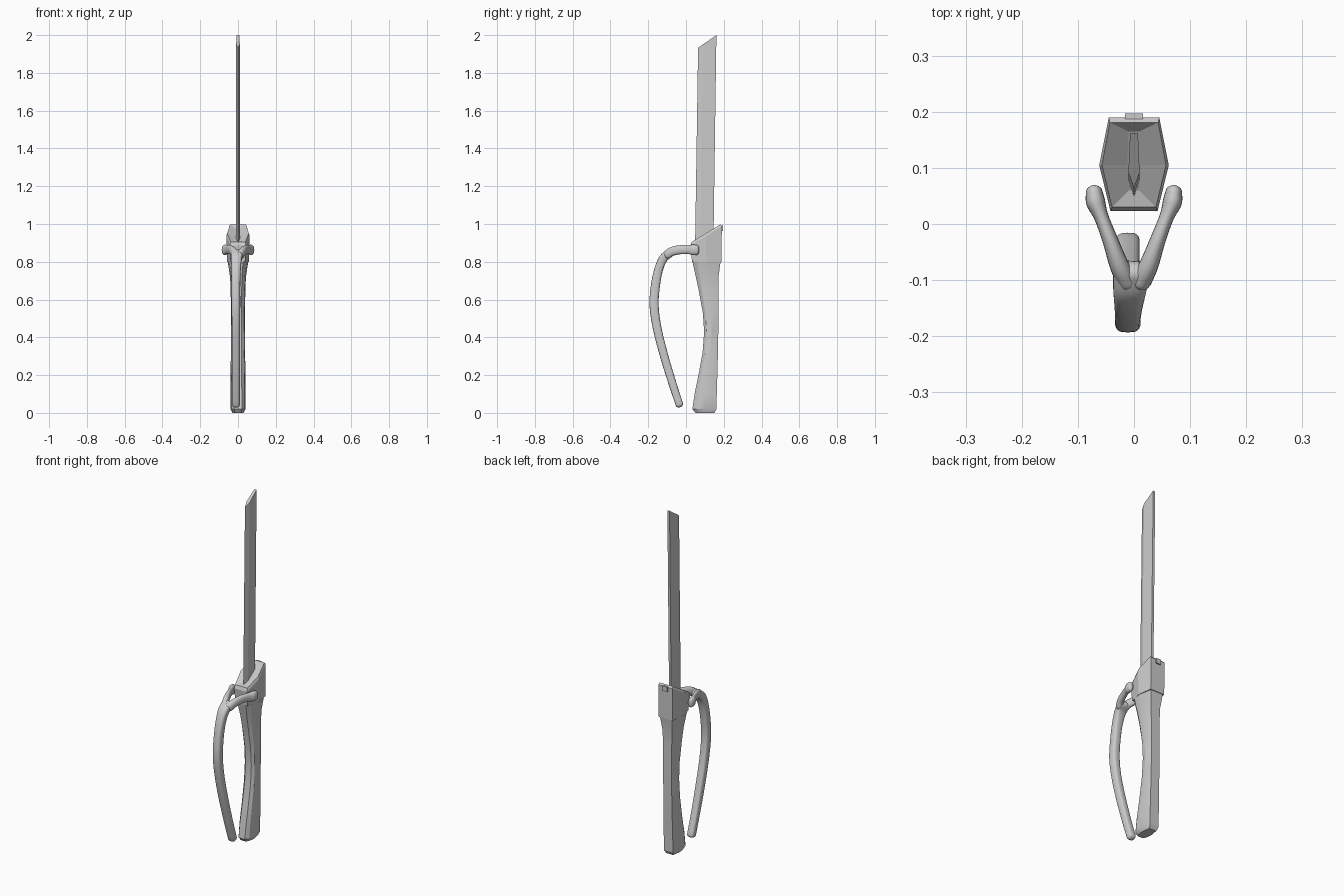
import bpy, bmesh, math
from mathutils import Vector

if "Cube" in bpy.data.objects:
    bpy.data.objects.remove(bpy.data.objects["Cube"])


def loft(name, rings, smooth=None):
    """Skin a list of equal-length closed rings and cap both ends."""
    bm = bmesh.new()
    rows = [[bm.verts.new(p) for p in r] for r in rings]
    n = len(rows[0])
    for a, b in zip(rows, rows[1:]):
        for i in range(n):
            j = (i + 1) % n
            bm.faces.new((a[i], a[j], b[j], b[i]))
    bm.faces.new(rows[0][::-1])
    bm.faces.new(rows[-1])
    bmesh.ops.recalc_face_normals(bm, faces=bm.faces)
    me = bpy.data.meshes.new(name)
    bm.to_mesh(me)
    bm.free()
    ob = bpy.data.objects.new(name, me)
    bpy.context.collection.objects.link(ob)
    if smooth:
        bpy.ops.object.select_all(action='DESELECT')
        ob.select_set(True)
        bpy.context.view_layer.objects.active = ob
        bpy.ops.object.shade_smooth_by_angle(angle=math.radians(smooth))
    return ob


def mirrored(half):
    """Complete a right-hand outline (x > 0) with its mirror image."""
    return half + [(-x, y) for x, y in reversed(half)]


def catmull(pts, steps=5):
    """Smooth a list of number tuples."""
    v = [Vector(p) for p in pts]
    v = [2 * v[0] - v[1]] + v + [2 * v[-1] - v[-2]]
    out = []
    for a, b, c, d in zip(v, v[1:], v[2:], v[3:]):
        for k in range(steps):
            t = k / steps
            out.append(0.5 * (2 * b + (c - a) * t + (2 * a - 5 * b + 4 * c - d) * t * t
                              + (3 * b - a - 3 * c + d) * t ** 3))
    return out + [v[-2]]


def tube(name, keys, side, power, n=20):
    """Sweep a rounded section; keys are (x, y, z, half width, half depth)."""
    s = [(Vector(k[:3]), k[3], k[4]) for k in catmull([Vector(p) for p in keys])]
    # rounded ends
    for idx, nxt in ((0, 1), (-1, -2)):
        c, w, d = s[idx]
        out = (c - s[nxt][0]).normalized()
        caps = [(c + out * d * 0.8 * math.sin(a), w - d * (1 - math.cos(a)), d * math.cos(a))
                for a in (0.4, 0.8, 1.15, 1.4)]
        s = caps[::-1] + s if idx == 0 else s + caps
    rings = []
    for i, (c, w, d) in enumerate(s):
        t = (s[min(i + 1, len(s) - 1)][0] - s[max(i - 1, 0)][0]).normalized()
        u = (Vector(side) - t * t.dot(Vector(side))).normalized()
        v = t.cross(u)
        ring = []
        for k in range(n):
            a = 2 * math.pi * k / n
            ca, sa = math.cos(a), math.sin(a)
            ring.append(c + u * w * math.copysign(abs(ca) ** power, ca)
                        + v * d * math.copysign(abs(sa) ** power, sa))
        rings.append(ring)
    return loft(name, rings, 50)


# Blade: sharp front edge, slightly leaning back, slanted tip
section = [(0, 0), (0.01, 0.028), (0.007, 0.097), (-0.007, 0.097), (-0.01, 0.028)]
loft("blade", [[(x, 0.048 + y, 0.88) for x, y in section],
               [(x, 0.064 + y, 1.933 + y * 0.69) for x, y in section]])

# Grip: faceted, waisted handle; rows are (z, front y, back y, half width)
grip_rows = [(0.0, 0.05, 0.15, 0.03), (0.02, 0.034, 0.161, 0.04), (0.1, 0.045, 0.163, 0.04),
             (0.2, 0.066, 0.166, 0.039), (0.32, 0.088, 0.169, 0.038), (0.43, 0.096, 0.171, 0.037),
             (0.53, 0.089, 0.172, 0.037), (0.65, 0.067, 0.171, 0.039), (0.72, 0.052, 0.172, 0.042),
             (0.8, 0.034, 0.183, 0.054)]
rings = []
for z, f, b, w in grip_rows:
    d = b - f
    half = [(w * 0.5, f), (w * 0.85, f + d * 0.16), (w, f + d * 0.52), (w * 0.72, b)]
    rings.append([(x, y, z) for x, y in mirrored(half)])
loft("grip", rings, 25)

# Guard: hexagonal collar with a sloping, slightly sunken top
slope = lambda y: 0.905 + (y - 0.03) * 0.61
low = mirrored([(0.038, 0.032), (0.057, 0.105), (0.045, 0.187)])
mid = mirrored([(0.042, 0.023), (0.062, 0.105), (0.045, 0.19)])
top = mirrored([(0.039, 0.03), (0.057, 0.105), (0.043, 0.181)])
sunk = mirrored([(0.009, 0.06), (0.012, 0.105), (0.01, 0.165)])
loft("guard", [[(x, y, 0.8) for x, y in low],
               [(x, y, slope(y) - 0.015) for x, y in mid],
               [(x, y, slope(y)) for x, y in top],
               [(x, y, slope(y) - 0.012) for x, y in sunk]])

# Small catch on the back of the guard
bpy.ops.mesh.primitive_cube_add(size=1, location=(0, 0.187, 0.977))
catch = bpy.context.object
catch.name = "rear_catch"
catch.scale = (0.032, 0.02, 0.028)

# Lever: bowed bar in front of the grip, set a little to the left
tube("lever", [(-0.004, -0.085, 0.846, 0.034, 0.022), (-0.008, -0.118, 0.82, 0.029, 0.023),
               (-0.01, -0.143, 0.765, 0.025, 0.023), (-0.011, -0.161, 0.68, 0.023, 0.024),
               (-0.011, -0.169, 0.57, 0.023, 0.024), (-0.011, -0.153, 0.45, 0.022, 0.023),
               (-0.011, -0.118, 0.31, 0.022, 0.022), (-0.011, -0.073, 0.16, 0.021, 0.021),
               (-0.011, -0.035, 0.045, 0.021, 0.02)], (1, 0, 0), 0.6)

# Fork arms: join the lever to both sides of the guard
for s, label in ((1, "right"), (-1, "left")):
    tube("fork_arm_" + label,
         [(s * 0.014, -0.1, 0.838, 0.024, 0.018), (s * 0.027, -0.072, 0.855, 0.024, 0.017),
          (s * 0.042, -0.03, 0.864, 0.024, 0.014), (s * 0.058, 0.012, 0.865, 0.024, 0.013),
          (s * 0.068, 0.038, 0.863, 0.028, 0.017), (s * 0.071, 0.057, 0.862, 0.026, 0.015)],
         (0, 0, 1), 0.9)
